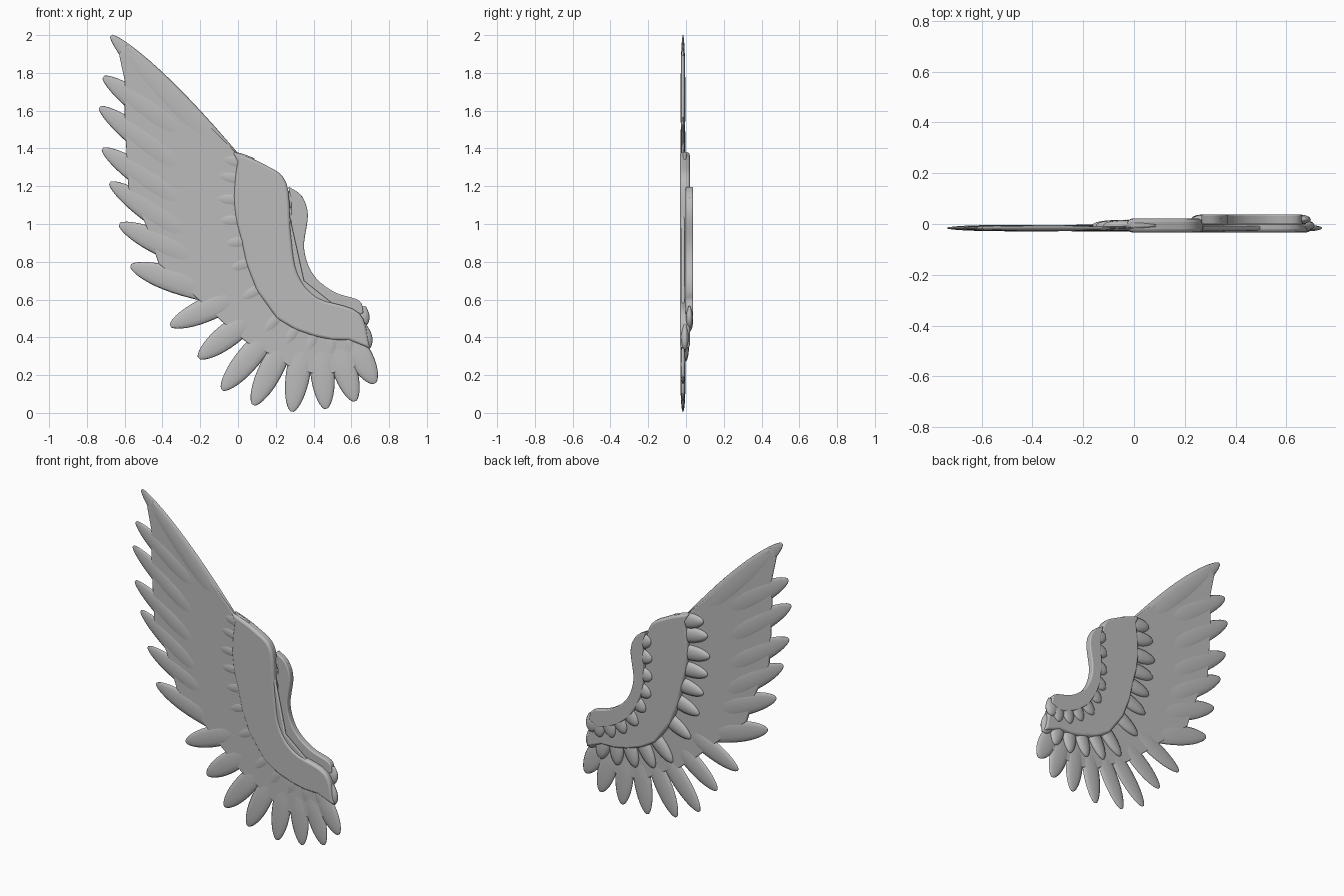
import bpy, bmesh
from math import sin, cos, pi
from mathutils import Vector

cube = bpy.data.objects.get("Cube")
if cube:
    bpy.data.objects.remove(cube)

grey = bpy.data.materials.new("plain grey")
grey.use_nodes = True
GREY = (0.5, 0.5, 0.5, 1)
grey.diffuse_color = GREY
grey.node_tree.nodes["Principled BSDF"].inputs["Base Color"].default_value = GREY


def finish(bm, name):
    bmesh.ops.recalc_face_normals(bm, faces=bm.faces)
    mesh = bpy.data.meshes.new(name)
    bm.to_mesh(mesh)
    bm.free()
    mesh.materials.append(grey)
    obj = bpy.data.objects.new(name, mesh)
    bpy.context.collection.objects.link(obj)
    bpy.ops.object.select_all(action='DESELECT')
    bpy.context.view_layer.objects.active = obj
    obj.select_set(True)
    return obj


def smooth_path(points, steps=5):
    """Catmull-Rom curve through the points."""
    p = [Vector(q) for q in points]
    p = [2 * p[0] - p[1]] + p + [2 * p[-1] - p[-2]]
    out = []
    for a, b, c, d in zip(p, p[1:], p[2:], p[3:]):
        for i in range(steps):
            t = i / steps
            out.append(0.5 * (2 * b + (c - a) * t + (2 * a - 5 * b + 4 * c - d) * t * t
                              + (3 * b - a - 3 * c + d) * t ** 3))
    return out + [p[-2]]


def plate(name, outline, y, half, round_edge):
    """Flat web that the feathers of one layer grow from."""
    bm = bmesh.new()
    face = bm.faces.new([bm.verts.new((p[0], y - half, p[1])) for p in outline])
    ext = bmesh.ops.extrude_face_region(bm, geom=[face])
    verts = [v for v in ext["geom"] if isinstance(v, bmesh.types.BMVert)]
    bmesh.ops.translate(bm, verts=verts, vec=(0, 2 * half, 0))
    obj = finish(bm, name)
    bevel = obj.modifiers.new("rounded_rim", 'BEVEL')
    bevel.width = round_edge
    bevel.segments = 3
    bevel.angle_limit = 0.9
    bpy.ops.object.shade_smooth_by_angle(angle=0.7)


def feathers(name, pairs, width, y, half, rows=14, sides=12):
    """Lens-section blades, each lofted from root to rounded tip."""
    bm = bmesh.new()
    for root, tip in pairs:
        root, tip = Vector(root), Vector(tip)
        across = (tip - root).normalized().orthogonal()
        rings = []
        for r in range(rows):
            s = sin(pi / 2 * r / (rows - 1)) * 0.995
            end = (1 - s ** 5) ** 0.5
            w = width / 2 * (0.55 + 0.45 * sin(pi * min(1, 0.15 + 0.7 * s))) * end
            t = half * (0.35 + 0.65 * min(1, 2.5 * s)) * end
            mid = root.lerp(tip, s)
            ring = []
            for k in range(sides):
                a = 2 * pi * k / sides
                p = mid + across * w * cos(a)
                ring.append(bm.verts.new((p.x, y + t * sin(a), p.y)))
            rings.append(ring)
        for a, b in zip(rings, rings[1:]):
            for k in range(sides):
                n = (k + 1) % sides
                bm.faces.new((a[k], a[n], b[n], b[k]))
        bm.faces.new(rings[0])
        bm.faces.new(rings[-1])
    finish(bm, name)
    bpy.ops.object.shade_smooth()


# Long flight feathers: root, tip
upper = [((-.02, 1.32), (-.675, 2.0)), ((-.2, 1.41), (-.715, 1.78)),
         ((-.2, 1.22), (-.735, 1.62)), ((-.2, 1.05), (-.72, 1.4)),
         ((-.18, .88), (-.68, 1.22)), ((-.15, .78), (-.63, 1.0)),
         ((-.12, .63), (-.57, .78))]
lower = [((.04, .64), (-.36, .46)), ((.1, .53), (-.21, .29)),
         ((.18, .44), (-.085, .12)), ((.26, .4), (.08, .04)),
         ((.35, .4), (.285, .005)), ((.43, .4), (.465, .02)),
         ((.51, .4), (.62, .06)), ((.58, .42), (.725, .155))]
feathers("upper_flight_feathers", upper, .135, -.016, .013)
feathers("lower_flight_feathers", lower, .13, -.016, .014)
flight_web = [(-.02, 1.385), (-.3, 1.67), (-.59, 1.95), (-.63, 1.9), (-.6, 1.76), (-.6, 1.58),
              (-.59, 1.37), (-.58, 1.19), (-.49, 1.0), (-.42, .79), (-.22, .61),
              (-.07, .47), (.05, .37), (.19, .3), (.28, .24), (.39, .21),
              (.5, .21), (.62, .24), (.66, .36), (.6, .5), (.35, .7), (.25, 1.15)]
plate("flight_web", flight_web, -.016, .009, .006)

# Middle covert feathers
tips = [(-.12, 1.355), (-.15, 1.27), (-.165, 1.14), (-.15, 1.02), (-.12, .89), (-.09, .75),
        (-.03, .58), (.1, .39), (.23, .32), (.36, .29), (.49, .27), (.61, .28), (.69, .335)]
roots = [(.08, 1.31), (.08, 1.22), (.08, 1.12), (.09, 1.02), (.12, .92), (.14, .82),
         (.19, .7), (.28, .58), (.35, .53), (.43, .49), (.5, .47), (.57, .46), (.63, .47)]
feathers("covert_feathers", list(zip(roots, tips)), .1, -.006, .023)
covert_edge = smooth_path([(-.03, 1.385), (.13, 1.32), (.255, 1.22), (.28, .95), (.315, .74),
                           (.42, .61), (.64, .53), (.7, .34)])
covert_inner = [Vector(r).lerp(Vector(t), .42) for r, t in zip(roots, tips)]
plate("covert_web", covert_edge + covert_inner[-2::-1], -.006, .027, .02)

# Short feathers along the leading edge, on the back
tips = [(.235, 1.15), (.225, 1.03), (.225, .91), (.235, .79), (.275, .68), (.33, .575),
        (.42, .5), (.51, .45), (.6, .43), (.66, .45)]
roots = [(.33, 1.11), (.34, 1.03), (.33, .92), (.34, .83), (.37, .75), (.43, .67),
         (.49, .62), (.55, .59), (.61, .57), (.64, .56)]
feathers("short_feathers", list(zip(roots, tips)), .095, .018, .02)
short_edge = smooth_path([(.265, 1.2), (.335, 1.15), (.37, 1.05), (.35, .87), (.4, .73),
                          (.51, .64), (.64, .595), (.665, .53)])
short_inner = [Vector(r).lerp(Vector(t), .5) for r, t in zip(roots, tips)]
plate("short_web", short_edge + short_inner[-2::-1], .018, .02, .016)
